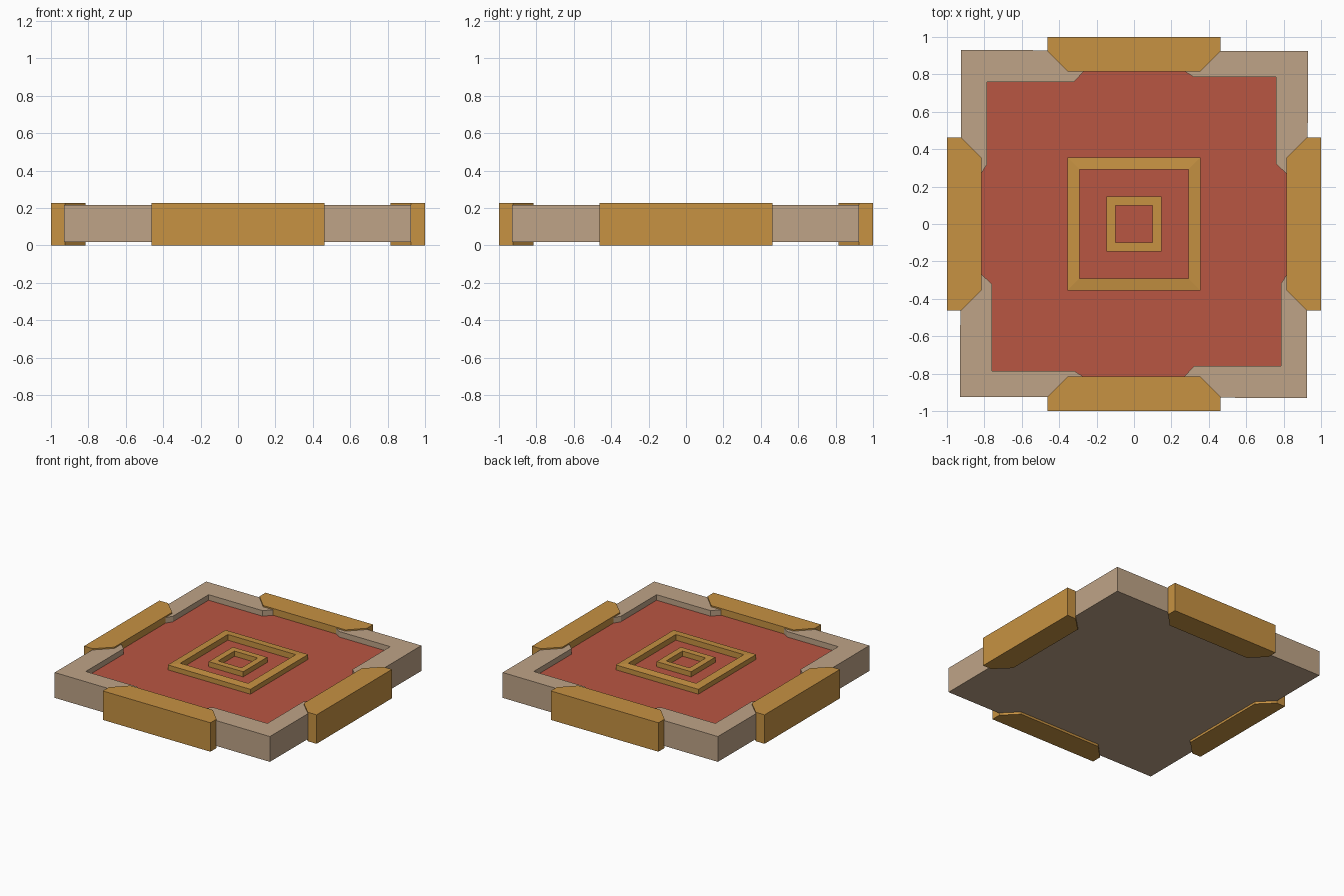
import bpy
import bmesh
from math import pi
from mathutils import Matrix, Vector

cube = bpy.data.objects.get("Cube")
if cube:
    bpy.data.objects.remove(cube, do_unlink=True)


def material(name, rgb):
    linear = [((c / 255 + 0.055) / 1.055) ** 2.4 for c in rgb] + [1.0]
    mat = bpy.data.materials.new(name)
    mat.use_nodes = True
    mat.diffuse_color = linear
    mat.node_tree.nodes["Principled BSDF"].inputs["Base Color"].default_value = linear
    return mat


TAN = material("tan stone", (191, 164, 135))
RED = material("brick red", (185, 86, 66))
GOLD = material("ochre gold", (199, 146, 66))


def finish(bm, name, mats):
    bmesh.ops.recalc_face_normals(bm, faces=bm.faces)
    mesh = bpy.data.meshes.new(name)
    bm.to_mesh(mesh)
    bm.free()
    for m in mats:
        mesh.materials.append(m)
    obj = bpy.data.objects.new(name, mesh)
    bpy.context.collection.objects.link(obj)
    return obj


def ring(bm, points, z):
    return [bm.verts.new((x, y, z)) for x, y in points]


def bridge(bm, a, b):
    n = len(a)
    for i in range(n):
        j = (i + 1) % n
        bm.faces.new((a[i], a[j], b[j], b[i]))


def four_fold(points):
    """Repeat the points of one corner clockwise around the centre."""
    out = []
    for k in range(4):
        rot = Matrix.Rotation(-k * pi / 2, 2)
        out += [tuple(rot @ Vector(p)) for p in points]
    return out


def square(r):
    return four_fold([(r, r)])


# Slab with a sunken, notched red floor
Z_BOTTOM, Z_FLOOR, Z_RIM = 0.018, 0.172, 0.215
outline = four_fold([(0.93, 0.925)])
recess = four_fold([(0.265, 0.82), (0.32, 0.785), (0.76, 0.785),
                    (0.76, 0.32), (0.82, 0.265)])
bm = bmesh.new()
bottom = ring(bm, outline, Z_BOTTOM)
rim_out = ring(bm, outline, Z_RIM)
rim_in = ring(bm, recess, Z_RIM)
floor = ring(bm, recess, Z_FLOOR)
bm.faces.new(bottom)
bridge(bm, bottom, rim_out)
bridge(bm, rim_in, floor)
bm.faces.new(floor).material_index = 1
rim_edges = []
for loop in (rim_out, rim_in):
    for i, v in enumerate(loop):
        w = loop[(i + 1) % len(loop)]
        rim_edges.append(bm.edges.get((v, w)))
bmesh.ops.triangle_fill(bm, edges=rim_edges, use_beauty=True, normal=(0, 0, 1))
finish(bm, "floor_slab", [TAN, RED])

# Chamfered edge blocks, one on each side
block = [(-0.463, 1.0), (0.463, 1.0), (0.463, 0.925),
         (0.355, 0.815), (-0.355, 0.815), (-0.463, 0.925)]
for k, side in enumerate(("back", "left", "front", "right")):
    side = {"left": "left", "right": "right"}.get(side, side)
    bm = bmesh.new()
    low, high = ring(bm, block, 0.0), ring(bm, block, 0.225)
    bm.faces.new(low)
    bm.faces.new(high)
    bridge(bm, low, high)
    bm.transform(Matrix.Rotation(-k * pi / 2, 4, 'Z'))
    finish(bm, side + "_edge_block", [GOLD])


# Raised square frames in the middle
def frame(name, outer, inner, z_outer, z_inner):
    bm = bmesh.new()
    loops = [ring(bm, square(r), z) for r, z in (
        (outer, Z_FLOOR - 0.005), (outer, z_outer),
        (inner, z_inner), (inner, Z_FLOOR - 0.005))]
    for i in range(4):
        bridge(bm, loops[i], loops[(i + 1) % 4])
    finish(bm, name, [GOLD])


frame("outer_frame", 0.355, 0.292, 0.21, 0.216)
frame("inner_frame", 0.148, 0.10, 0.212, 0.212)
